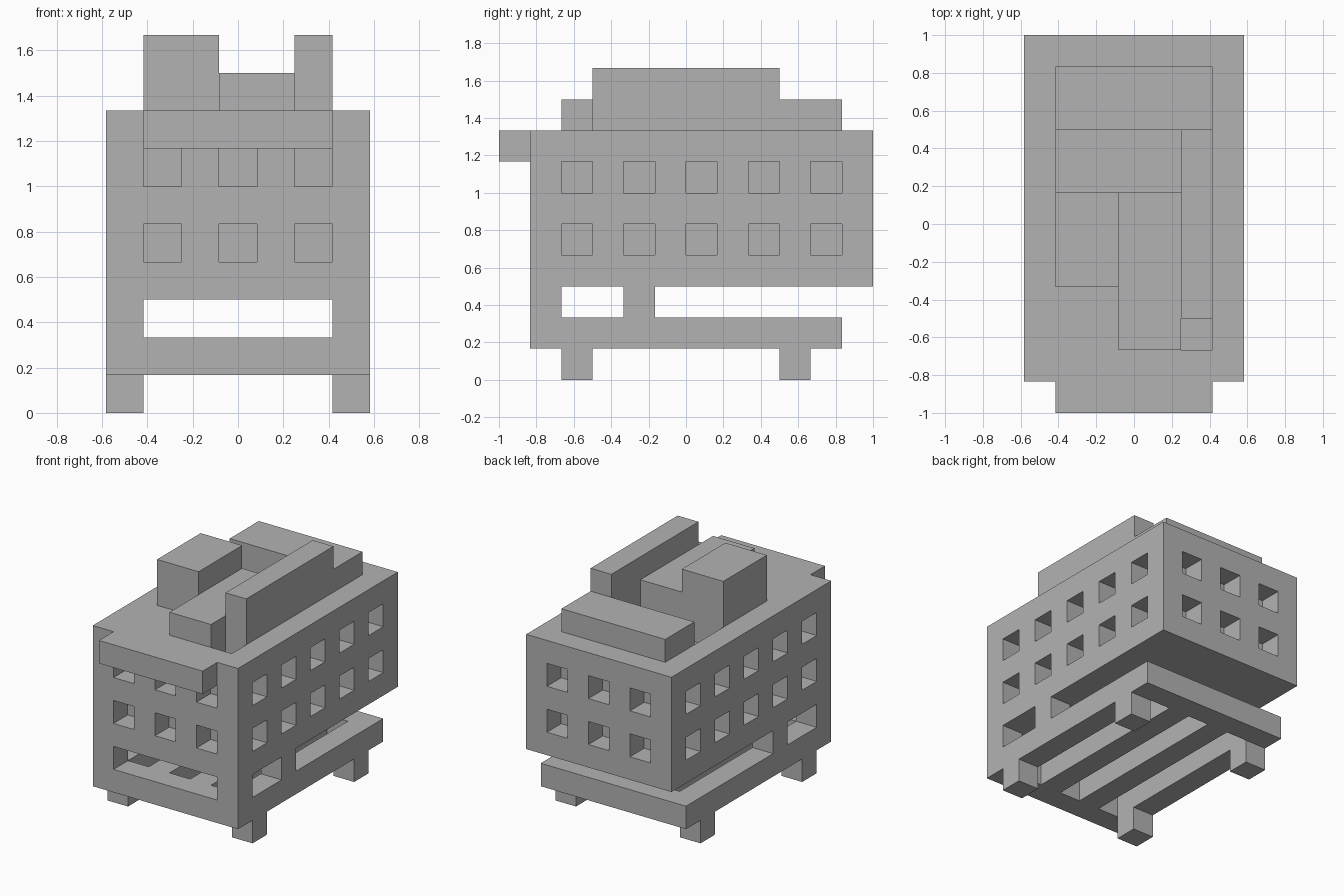
import bpy
from mathutils import Vector

if "Cube" in bpy.data.objects:
    bpy.data.objects.remove(bpy.data.objects["Cube"], do_unlink=True)

U = 1 / 6                       # size of one building block
ORIGIN = Vector((3.5, 6, 0))    # grid point that lands on the world origin

grey = bpy.data.materials.new("plain grey")
grey.use_nodes = True
grey.diffuse_color = (0.45, 0.45, 0.45, 1)
grey.node_tree.nodes["Principled BSDF"].inputs["Base Color"].default_value = grey.diffuse_color


def box(name, x, y, z):
    """Box spanning the given (low, high) block ranges."""
    low, high = (Vector(c) for c in zip(x, y, z))
    bpy.ops.mesh.primitive_cube_add(size=1, location=((low + high) / 2 - ORIGIN) * U)
    obj = bpy.context.object
    obj.name = name
    obj.scale = (high - low) * U
    bpy.ops.object.transform_apply(location=True, rotation=False, scale=True)
    obj.data.materials.append(grey)
    return obj


def cut(target, cutters):
    """Subtract a set of boxes from the target."""
    bpy.ops.object.select_all(action='DESELECT')
    for c in cutters:
        c.select_set(True)
    bpy.context.view_layer.objects.active = cutters[0]
    bpy.ops.object.join()
    cutter = bpy.context.object
    cutter.hide_render = True
    mod = target.modifiers.new("openings", 'BOOLEAN')
    mod.operation = 'DIFFERENCE'
    mod.solver = 'EXACT'
    mod.object = cutter
    bpy.context.view_layer.objects.active = target
    bpy.ops.object.modifier_apply(modifier=mod.name)
    bpy.data.objects.remove(cutter, do_unlink=True)


# Main body with recessed windows on all four sides
body = box("body", (0, 7), (1, 12), (3, 8))
D, OUT = 0.98, 0.2              # recess depth and cutter overshoot
cutters = []
for z in (4, 6):
    rows = (z, z + 1)
    for x in (1, 3, 5):
        cutters.append(box("cutter", (x, x + 1), (1 - OUT, 1 + D), rows))
        cutters.append(box("cutter", (x, x + 1), (12 - D, 12 + OUT), rows))
    for y in range(2, 11, 2):
        cutters.append(box("cutter", (-OUT, D), (y, y + 1), rows))
        cutters.append(box("cutter", (7 - D, 7 + OUT), (y, y + 1), rows))
# Two wells sunk into the roof
cutters.append(box("cutter", (5, 6), (2, 3), (7, 8 + OUT)))
cutters.append(box("cutter", (1, 5), (7, 9), (7, 8 + OUT)))
cut(body, cutters)

# Lip above the front windows
box("front_lip", (1, 6), (0, 1), (7, 8))

# Slatted chassis
box("chassis_front_bar", (0, 7), (1, 2), (1, 2))
box("chassis_rear_bar", (0, 7), (10, 11), (1, 2))
for i, x in enumerate(range(0, 7, 2)):
    box(f"chassis_beam_{i + 1}", (x, x + 1), (2, 10), (1, 2))

# Pillars and legs, mirrored on both sides
for side, x in (("right", 0), ("left", 6)):
    span = (x, x + 1)
    box(f"front_pillar_{side}", span, (1, 2), (2, 3))
    box(f"middle_pillar_{side}", span, (4, 5), (2, 3))
    box(f"front_leg_{side}", span, (2, 3), (0, 1))
    box(f"rear_leg_{side}", span, (9, 10), (0, 1))

# Roof blocks
box("roof_rear_block", (1, 6), (9, 11), (8, 9))
box("roof_tower", (1, 3), (4, 7), (8, 10))
box("roof_low_block", (3, 5), (2, 7), (8, 9))
box("roof_long_wall", (5, 6), (3, 9), (8, 10))
